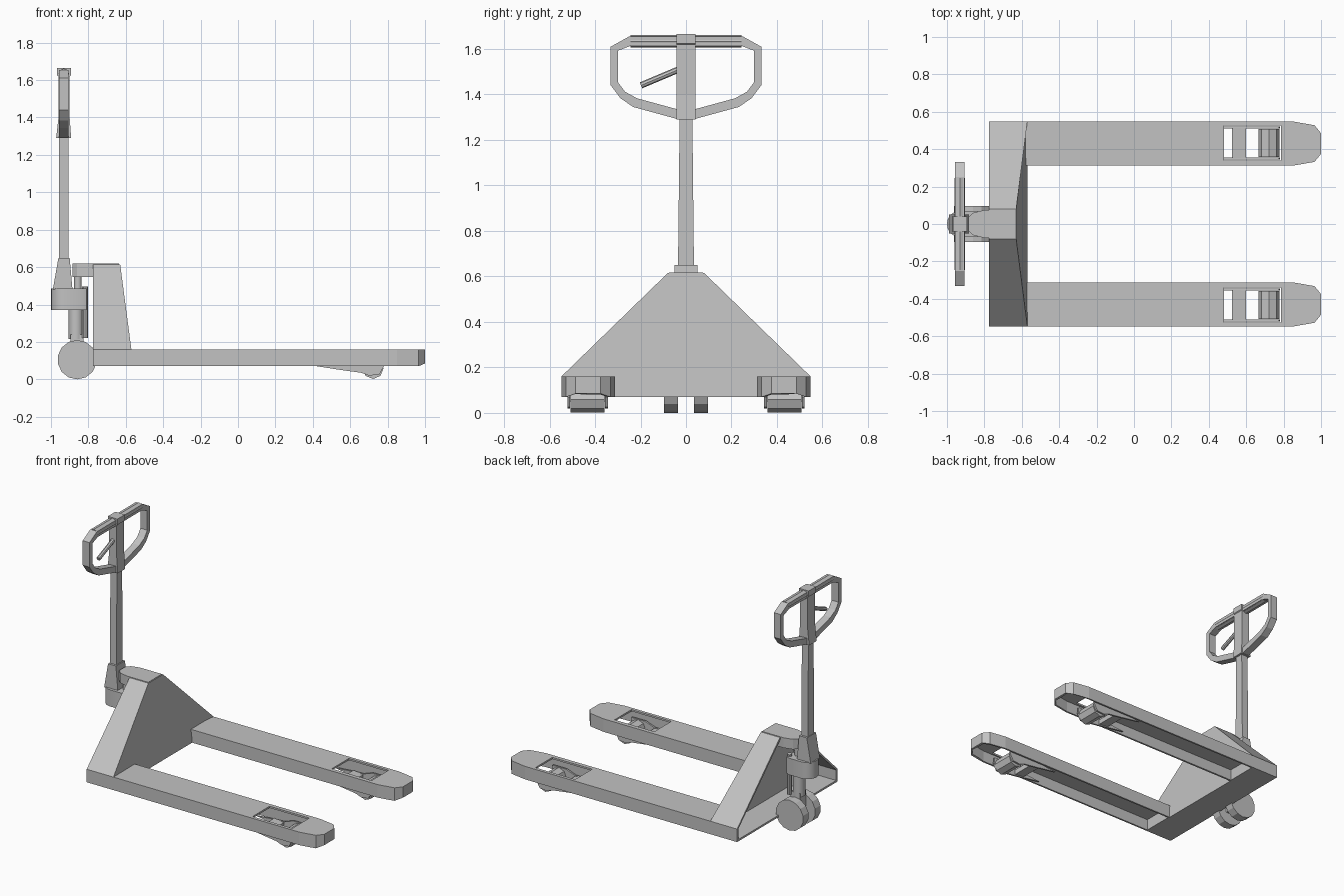
import bpy, bmesh, math
from mathutils import Vector, Matrix

cube = bpy.data.objects.get("Cube")
if cube:
    bpy.data.objects.remove(cube)

grey = bpy.data.materials.new("painted_grey")
grey.use_nodes = True
grey.diffuse_color = (0.54, 0.54, 0.54, 1)
grey.node_tree.nodes["Principled BSDF"].inputs["Base Color"].default_value = (0.54, 0.54, 0.54, 1)


def finish(name, bm):
    bmesh.ops.recalc_face_normals(bm, faces=bm.faces)
    mesh = bpy.data.meshes.new(name)
    bm.to_mesh(mesh)
    bm.free()
    mesh.materials.append(grey)
    obj = bpy.data.objects.new(name, mesh)
    bpy.context.collection.objects.link(obj)
    return obj


def prism(name, pts, axis, a, b, shape=None):
    """Extrude a 2D outline along an axis; shape may adjust each vertex."""
    place = {"x": lambda p, t: (t, p[0], p[1]),
             "y": lambda p, t: (p[0], t, p[1]),
             "z": lambda p, t: (p[0], p[1], t)}[axis]
    bm = bmesh.new()
    low = [bm.verts.new(place(p, a)) for p in pts]
    high = [bm.verts.new(place(p, b)) for p in pts]
    bm.faces.new(low)
    bm.faces.new(high)
    for i in range(len(pts)):
        j = (i + 1) % len(pts)
        bm.faces.new((low[i], low[j], high[j], high[i]))
    if shape:
        for v in bm.verts:
            shape(v.co)
    return finish(name, bm)


def box(name, x, y, z):
    return prism(name, [(x[0], y[0]), (x[1], y[0]), (x[1], y[1]), (x[0], y[1])], "z", *z)


def rod(name, start, end, radius, sides):
    start, end = Vector(start), Vector(end)
    way = end - start
    bm = bmesh.new()
    turn = way.to_track_quat("Z", "Y").to_matrix().to_4x4()
    bmesh.ops.create_cone(bm, cap_ends=True, segments=sides, radius1=radius, radius2=radius,
                          depth=way.length,
                          matrix=Matrix.Translation((start + end) / 2) @ turn)
    return finish(name, bm)


def smooth(obj):
    bpy.ops.object.select_all(action="DESELECT")
    obj.select_set(True)
    bpy.context.view_layer.objects.active = obj
    bpy.ops.object.shade_smooth_by_angle(angle=math.radians(35))


def cut(obj, cutter):
    """Subtract the cutter, bake the result and remove the cutter."""
    cutter.hide_render = True
    mod = obj.modifiers.new("cut", "BOOLEAN")
    mod.operation = "DIFFERENCE"
    mod.solver = "EXACT"
    mod.object = cutter
    bpy.context.view_layer.update()
    baked = bpy.data.meshes.new_from_object(obj.evaluated_get(bpy.context.evaluated_depsgraph_get()))
    obj.modifiers.clear()
    obj.data = baked
    bpy.data.objects.remove(cutter)


def mirrored(half):
    return half + [(-a, b) for a, b in reversed(half)]


# Mast: sloped housing, open at the rear
def lean(top_x, base_x):
    def shape(co):
        if co.x > -0.7:
            t = max(0, (co.z - 0.16) / 0.455)
            co.x = base_x + (top_x - base_x) * t
    return shape


mast = prism("mast_housing", mirrored([(0.548, 0.07), (0.548, 0.16), (0.08, 0.615)]),
             "x", -0.775, -0.57, lean(-0.63, -0.57))
cut(mast, prism("mast_cutter", mirrored([(0.535, 0.083), (0.535, 0.155), (0.073, 0.602)]),
                "x", -0.82, -0.58, lean(-0.642, -0.582)))


# Forks: channels open below, with a window over the load roller
def fork_outline(inset, back):
    mid, half, tip = 0.43, 0.118 - inset, 1 - inset
    side = [(back, half), (0.85, half), (0.965, half - 0.02), (tip, 0.055)]
    return [(x, mid + w) for x, w in side] + [(x, mid - w) for x, w in reversed(side)]


def raise_tip(co):
    if co.x > 0.98 and co.z < 0.1:
        co.z += 0.015


ARM = [(0.39, 0.075), (0.55, 0.05), (0.66, 0.035), (0.70, 0.02), (0.755, 0.025),
       (0.78, 0.07), (0.775, 0.115), (0.67, 0.115), (0.6, 0.09), (0.5, 0.085)]

for side, s in (("left", 1), ("right", -1)):
    def flip(pts):
        return [(x, s * y) for x, y in pts]

    fork = prism(side + "_fork", flip(fork_outline(0, -0.6)), "z", 0.07, 0.16, raise_tip)
    cut(fork, prism("channel_cutter", flip(fork_outline(0.012, -0.565)), "z", 0, 0.148))
    cut(fork, box("window_cutter", (0.48, 0.785), sorted((s * 0.34, s * 0.526)), (0.1, 0.3)))

    # Roller carriage under the window
    for n, y in (("inner", 0.344), ("outer", 0.51)):
        prism(f"{side}_{n}_roller_arm", ARM, "y", s * y, s * (y + 0.012))
    rod(side + "_load_roller", (0.722, s * 0.358, 0.058), (0.722, s * 0.508, 0.058), 0.056, 8)
    prism(side + "_arm_crossbar", [(0.525, 0.06), (0.6, 0.05), (0.6, 0.085), (0.525, 0.095)],
          "y", s * 0.352, s * 0.514)

    # Steering wheel
    rod(side + "_steer_wheel", (-0.86, s * 0.036, 0.105), (-0.86, s * 0.096, 0.105), 0.105, 14)

# Pump unit between the mast and the handle
rod("wheel_axle", (-0.86, -0.09, 0.105), (-0.86, 0.09, 0.105), 0.025, 8)
box("pump_leg", (-0.895, -0.825), (-0.034, 0.034), (0.08, 0.24))
smooth(rod("pump_cylinder", (-0.866, 0, 0.215), (-0.866, 0, 0.45), 0.04, 16))
smooth(rod("pump_piston", (-0.856, 0, 0.44), (-0.856, 0, 0.56), 0.02, 12))
for y in (-0.035, 0.035):
    smooth(rod("pump_side_rod", (-0.817, y, 0.22), (-0.817, y, 0.497), 0.017, 10))
arc = [(-0.93 + 0.07 * math.cos(a), 0.07 * math.sin(a))
       for a in [math.pi * (0.5 + i / 10) for i in range(11)]]
smooth(prism("steering_yoke", [(-0.81, 0.06), (-0.84, 0.07)] + arc + [(-0.84, -0.07), (-0.81, -0.06)],
             "z", 0.37, 0.485))
cap = [(-0.635, 0.075), (-0.8, 0.075), (-0.86, 0.06), (-0.885, 0.035)]
prism("mast_cap", cap + [(x, -y) for x, y in reversed(cap)], "z", 0.548, 0.618)

# Handle socket, shaft and head
prism("handle_socket", [(-0.99, 0.48), (-0.885, 0.48), (-0.9, 0.65), (-0.96, 0.65)],
      "y", -0.05, 0.05)
prism("handle_shaft", mirrored([(0.036, 0.55), (0.028, 1.3)]), "x", -0.957, -0.907)
prism("handle_head", [(-0.972, 1.29), (-0.892, 1.29), (-0.9, 1.4), (-0.9, 1.62), (-0.894, 1.625),
                      (-0.894, 1.665), (-0.968, 1.665), (-0.968, 1.625), (-0.96, 1.62), (-0.96, 1.4)],
      "y", -0.041, 0.041)

# Loop handle, grips and release lever
OUTER = [(0.02, 1.655), (0.25, 1.655), (0.331, 1.61), (0.331, 1.44), (0.288, 1.383),
         (0.232, 1.345), (0.02, 1.287)]
INNER = [(0.02, 1.615), (0.24, 1.615), (0.3, 1.592), (0.3, 1.455), (0.268, 1.412),
         (0.215, 1.383), (0.02, 1.33)]
for side, s in (("left", 1), ("right", -1)):
    ring = [(s * y, z) for y, z in OUTER + INNER[::-1]]
    prism(side + "_handle_loop", ring, "x", -0.957, -0.905)
    rod(side + "_grip", (-0.931, s * 0.03, 1.634), (-0.931, s * 0.245, 1.634), 0.028, 8)
rod("release_lever", (-0.93, -0.02, 1.515), (-0.93, -0.198, 1.44), 0.014, 8)
